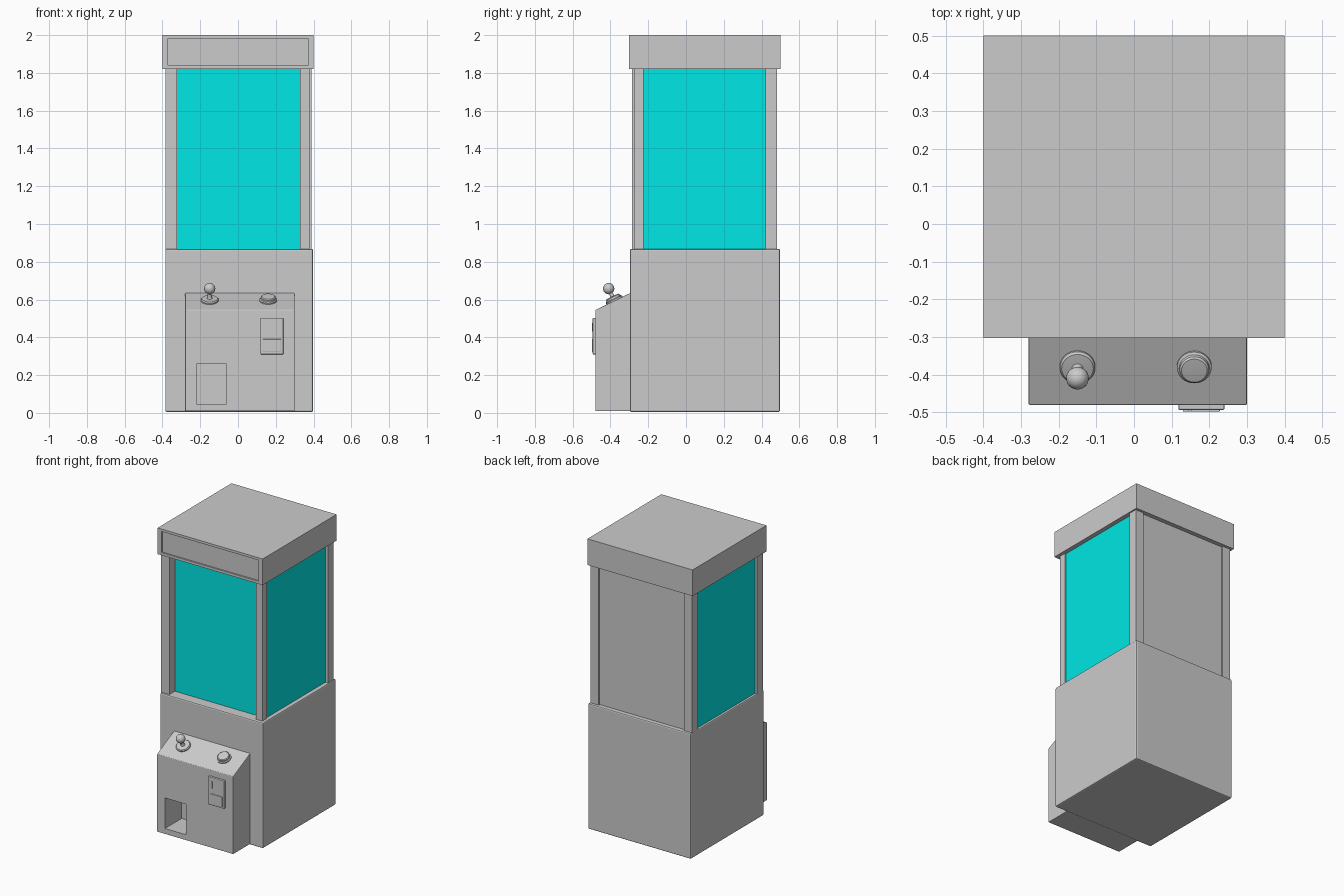
import bpy, bmesh, math
from mathutils import Vector, Matrix

if "Cube" in bpy.data.objects:
    bpy.data.objects.remove(bpy.data.objects["Cube"])

glass_mat = bpy.data.materials.new("cyan_glass")
glass_mat.diffuse_color = (0.0, 0.8, 0.78, 1)
glass_mat.use_nodes = True
glass_mat.node_tree.nodes["Principled BSDF"].inputs["Base Color"].default_value = glass_mat.diffuse_color


def finish(name, bm, bevel=0.0, mat=None):
    bmesh.ops.recalc_face_normals(bm, faces=bm.faces)
    me = bpy.data.meshes.new(name)
    bm.to_mesh(me)
    bm.free()
    ob = bpy.data.objects.new(name, me)
    bpy.context.collection.objects.link(ob)
    if bevel:
        m = ob.modifiers.new("bevel", 'BEVEL')
        m.width, m.segments = bevel, 2
    if mat:
        me.materials.append(mat)
    return ob


def box(name, x, y, z, bevel=0.0, mat=None):
    bm = bmesh.new()
    bmesh.ops.create_cube(bm, size=1)
    for v in bm.verts:
        v.co = [(a + b) / 2 + c * (b - a) for (a, b), c in zip((x, y, z), v.co)]
    return finish(name, bm, bevel, mat)


def cut(ob, cutter):
    m = ob.modifiers.new("cut", 'BOOLEAN')
    m.object, m.solver = cutter, 'EXACT'
    cutter.hide_render = True
    cutter.hide_set(True)


def lathe(name, profile, place, steps=32):
    # spin a (radius, height) profile about z, then place it
    bm = bmesh.new()
    vs = [bm.verts.new((r, 0, h)) for r, h in profile]
    es = [bm.edges.new(p) for p in zip(vs, vs[1:])]
    bmesh.ops.spin(bm, geom=vs + es, cent=(0, 0, 0), axis=(0, 0, 1),
                   angle=2 * math.pi, steps=steps)
    bmesh.ops.remove_doubles(bm, verts=bm.verts, dist=1e-5)
    bm.transform(place)
    ob = finish(name, bm)
    bpy.context.view_layer.objects.active = ob
    ob.select_set(True)
    bpy.ops.object.shade_smooth_by_angle(angle=math.radians(35))
    ob.select_set(False)
    return ob


# lower cabinet
box("base_cabinet", (-0.385, 0.398), (-0.297, 0.498), (0.005, 0.868), 0.008)

# marquee with recessed sign panel
roof = box("marquee", (-0.4, 0.4), (-0.303, 0.5), (1.82, 2.0))
cut(roof, box("sign_cutter", (-0.37, 0.37), (-0.33, -0.293), (1.838, 1.983)))

# corner posts
posts = {"front_left": ((-0.385, -0.322), (-0.285, -0.222)),
         "front_right": ((0.328, 0.378), (-0.275, -0.225)),
         "back_left": ((-0.385, -0.322), (0.42, 0.482)),
         "back_right": ((0.328, 0.39), (0.42, 0.482))}
for n, (x, y) in posts.items():
    box(n + "_post", x, y, (0.86, 1.83))

# glass panes and back panel
box("front_glass", (-0.33, 0.335), (-0.226, -0.216), (0.868, 1.83), 0, glass_mat)
for n, x in (("left", -0.365), ("right", 0.365)):
    box(n + "_glass", (x - 0.005, x + 0.005), (-0.228, 0.425), (0.868, 1.83), 0, glass_mat)
box("back_panel", (-0.33, 0.335), (0.455, 0.47), (0.86, 1.83))

# control console: side profile extruded along x, with prize opening
side = [(-0.48, 0.01), (-0.48, 0.545), (-0.29, 0.637), (-0.29, 0.01)]
bm = bmesh.new()
f = bm.faces.new([bm.verts.new((-0.28, y, z)) for y, z in side])
ext = bmesh.ops.extrude_face_region(bm, geom=[f])["geom"]
bmesh.ops.translate(bm, vec=(0.58, 0, 0),
                    verts=[g for g in ext if isinstance(g, bmesh.types.BMVert)])
console = finish("control_console", bm, 0.003)
cut(console, box("prize_cutter", (-0.22, -0.06), (-0.55, -0.298), (0.048, 0.258)))

# coin plate with return flap, slot and button
box("coin_plate", (0.118, 0.24), (-0.494, -0.475), (0.31, 0.503), 0.004)
box("coin_return_flap", (0.13, 0.228), (-0.498, -0.49), (0.322, 0.39), 0.002)
box("coin_slot", (0.145, 0.152), (-0.498, -0.49), (0.43, 0.475))

# joystick and push button standing on the sloped console top
tilt = Matrix.Rotation(math.atan2(0.092, 0.19), 4, 'X')


def on_slope(x):
    return Matrix.Translation((x, -0.378, 0.593)) @ tilt


lathe("joystick_base", [(0, -0.005), (0.047, -0.005), (0.047, 0.008), (0.042, 0.014),
                        (0.02, 0.016), (0, 0.016)], on_slope(-0.15))
ball = [(0.03 * math.sin(a), 0.072 - 0.03 * math.cos(a))
        for a in (math.pi * i / 12 for i in range(2, 13))]
lathe("joystick", [(0.018, 0.01), (0.011, 0.024), (0.011, 0.047)] + ball, on_slope(-0.15))
lathe("push_button", [(0, -0.005), (0.046, -0.005), (0.046, 0.008), (0.04, 0.012),
                      (0.039, 0.022), (0.034, 0.026), (0, 0.028)], on_slope(0.16))
